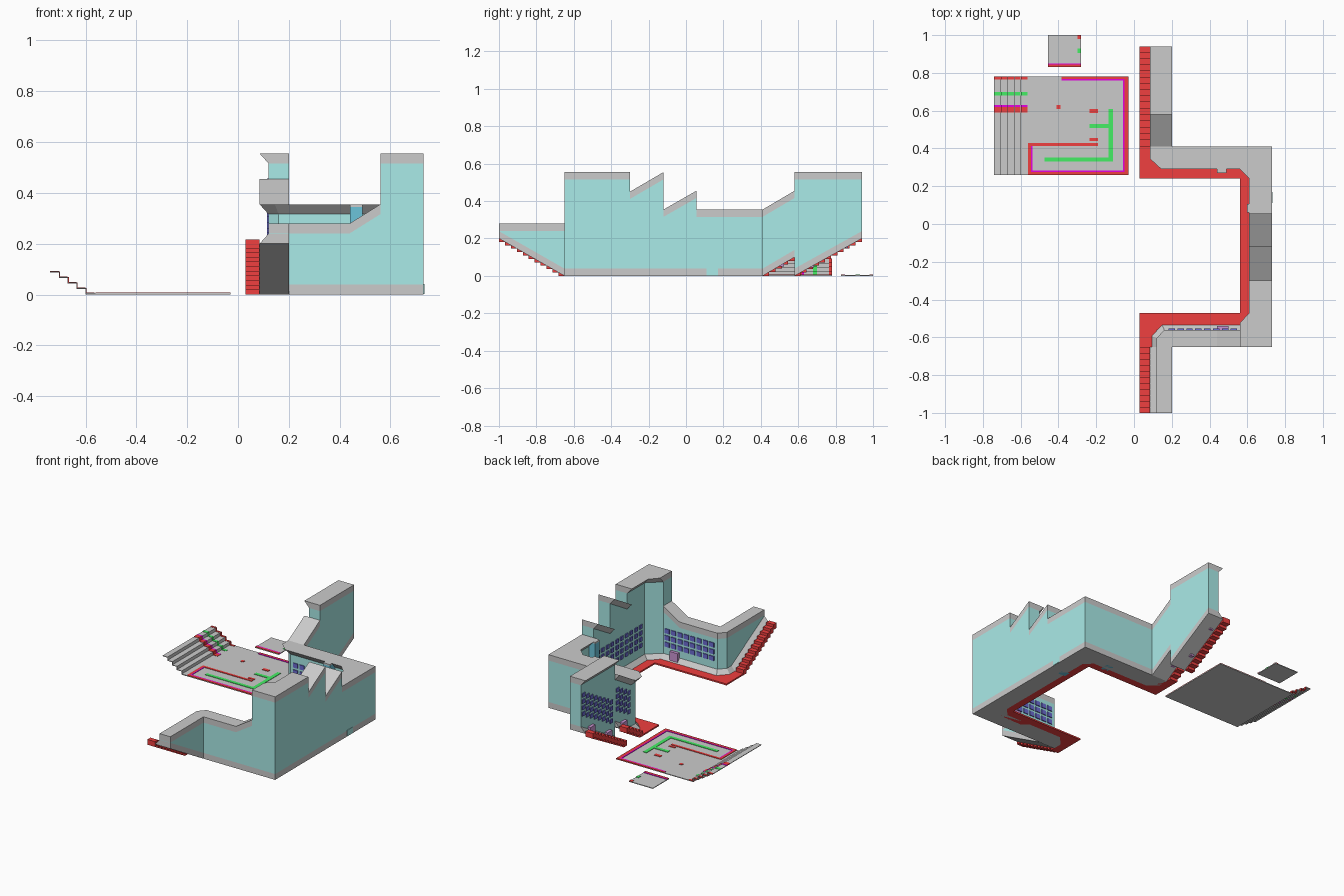
import bpy, bmesh
from mathutils import Vector


def mat(name, c):
    m = bpy.data.materials.new(name)
    m.diffuse_color = (*c, 1)
    return m


GREY = mat("grey", (0.69, 0.69, 0.69))
TEAL = mat("teal", (0.40, 0.83, 0.81))
RED = mat("red", (0.87, 0.05, 0.05))
BLUE = mat("blue", (0.15, 0.15, 0.65))
GLASS = mat("glass_blue", (0.15, 0.55, 0.70))
PURPLE = mat("purple", (0.60, 0.30, 0.65))
GREEN = mat("green", (0.06, 0.85, 0.13))
MAGENTA = mat("magenta", (0.80, 0.0, 0.75))


def finish(name, bm, mats):
    bmesh.ops.remove_doubles(bm, verts=bm.verts, dist=1e-5)
    bmesh.ops.recalc_face_normals(bm, faces=bm.faces)
    me = bpy.data.meshes.new(name)
    bm.to_mesh(me)
    bm.free()
    for m in mats:
        me.materials.append(m)
    ob = bpy.data.objects.new(name, me)
    bpy.context.collection.objects.link(ob)


def boxes(name, spans, m):
    """One object from boxes given as (x0, x1, y0, y1, z0, z1)."""
    bm = bmesh.new()
    for x0, x1, y0, y1, z0, z1 in spans:
        vs = bmesh.ops.create_cube(bm, size=1)["verts"]
        for v in vs:
            v.co = ((x0 + x1) / 2 + v.co.x * (x1 - x0), (y0 + y1) / 2 + v.co.y * (y1 - y0),
                    (z0 + z1) / 2 + v.co.z * (z1 - z0))
    finish(name, bm, [m])


def wall(name, stations, cornice):
    """Loft a banded wall; station = outer xy, lip xy, wall xy, bottom, top."""
    bm = bmesh.new()
    rings = []
    b = 0.039
    for o, l, w, z0, z1 in stations:
        t = l if cornice else w
        pts = [(o, z0), (o, z0 + b), (o, z1 - b), (o, z1), (t, z1), (w, z1 - b), (w, z0 + b), (l, z0)]
        rings.append([bm.verts.new((*p, z)) for p, z in pts])
    for r, s in zip(rings, rings[1:]):
        for i in range(8):
            j = (i + 1) % 8
            bm.faces.new((r[i], r[j], s[j], s[i])).material_index = int(i in (1, 5))
    for r in (rings[0], rings[-1]):
        for k, (i, j) in enumerate(((0, 1), (1, 2), (2, 3))):
            bm.faces.new((r[i], r[j], r[7 - j], r[7 - i])).material_index = int(k == 1)
    finish(name, bm, [GREY, TEAL])


def west(y, z0, z1):
    return (0.2, y), (0.085, y), (0.12, y), z0, z1


def east(y, z1):
    return (0.73, y), (0.61, y), (0.645, y), 0, z1


def south(x, z1):
    return (x, -0.65), (x, -0.525), (x, -0.56), 0, z1


# building, from the south stair round to the north stair
wall("south_low_wing", [
    west(-1, 0.2, 0.28), west(-0.65, 0, 0.28),
    ((0.2, -0.65), (0.085, -0.59), (0.12, -0.605), 0, 0.28),
    ((0.2, -0.65), (0.145, -0.525), (0.16, -0.56), 0, 0.28),
    south(0.44, 0.28), south(0.56, 0.355)], False)
wall("tall_corner", [
    south(0.56, 0.555), ((0.73, -0.65), (0.61, -0.47), (0.645, -0.485), 0, 0.555),
    east(-0.3, 0.555)], True)
wall("sawtooth_south", [east(-0.3, 0.45), east(-0.12, 0.555)], True)
wall("sawtooth_north", [east(-0.12, 0.355), east(0.055, 0.455)], True)
wall("north_wing", [
    east(0.055, 0.355), ((0.73, 0.41), (0.61, 0.24), (0.645, 0.255), 0, 0.355),
    ((0.56, 0.41), (0.56, 0.29), (0.575, 0.325), 0, 0.355),
    ((0.2, 0.41), (0.145, 0.29), (0.16, 0.325), 0, 0.355),
    ((0.2, 0.41), (0.085, 0.345), (0.12, 0.36), 0, 0.355), west(0.41, 0, 0.355)], True)
wall("north_ramp_block", [west(0.41, 0, 0.355), west(0.58, 0.1, 0.455)], True)
wall("north_tall_block", [west(0.58, 0, 0.555), west(0.94, 0.2, 0.555)], True)

# glazed shafts on the courtyard walls
shafts = [(0.44, 0.49, 0.27, 0.33), (0.598, 0.65, 0.06, 0.105)]
boxes("glass_shafts", [(*s, 0, 0.345) for s in shafts], GLASS)
boxes("shaft_caps", [(*s, 0.345, 0.355) for s in shafts], GREY)
boxes("rear_door", [(0.725, 0.733, 0.11, 0.17, 0.002, 0.042)], TEAL)

# courtyard walkway
boxes("walkway", [(0.03, 0.62, -0.56, -0.47, 0, 0.01), (0.56, 0.62, -0.47, 0.24, 0, 0.01),
                  (0.03, 0.62, 0.24, 0.32, 0, 0.01), (0.03, 0.12, 0.32, 0.41, 0, 0.01),
                  (0.03, 0.12, -0.65, -0.56, 0, 0.01)], RED)


# stair flights beside the sloping blocks
def flight(name, ya, yb, rise, n):
    spans = []
    for i in range(n):
        y0, y1 = sorted((ya + (yb - ya) * i / n, ya + (yb - ya) * (i + 1) / n))
        spans.append((0.03, 0.085, y0, y1, rise * i / n, rise * i / n + 0.035))
    boxes(name, spans, RED)


flight("south_stair", -0.65, -1.0, 0.2, 11)
flight("north_stair_lower", 0.41, 0.58, 0.1, 5)
flight("north_stair_upper", 0.58, 0.94, 0.2, 11)

# windows and doors
wins, doors = [], []


def west_windows(x, ys, rows, base, slope, ya, dz=0.042):
    for y in ys:
        for r in range(rows):
            z = base + slope * (y - ya) + r * dz
            wins.append((x - 0.006, x + 0.005, y - 0.014, y + 0.014, z, z + 0.026))


west_windows(0.12, [0.62 + 0.042 * i for i in range(8)], 4, 0.12, 0.55, 0.58)
west_windows(0.12, [0.435 + 0.04 * i for i in range(4)], 4, 0.12, 0.55, 0.41)
west_windows(0.645, [-0.44 + 0.05 * i for i in range(10)], 4, 0.10, 0, 0)
for k in range(8):
    x = 0.2 + 0.047 * k
    for r in range(3):
        z = 0.09 + r * 0.045
        wins.append((x - 0.017, x + 0.017, -0.565, -0.554, z, z + 0.03))
    if not 0.42 < x < 0.51:
        for r in range(4):
            z = 0.10 + r * 0.045
            wins.append((x - 0.017, x + 0.017, 0.319, 0.33, z, z + 0.03))
boxes("windows", wins, BLUE)
for y, z in ((0.66, 0.045), (0.84, 0.15), (0.5, 0.05)):
    doors.append((0.1, 0.125, y - 0.025, y + 0.025, z, z + 0.06))
doors += [(0.625, 0.65, -0.14, -0.08, 0, 0.08), (0.44, 0.5, -0.565, -0.54, 0, 0.075)]
boxes("doors", doors, PURPLE)

# flat plaza, its stepped side and the detached slab
boxes("plaza", [(-0.6, -0.03, 0.26, 0.78, 0, 0.005), (-0.455, -0.28, 0.83, 1.0, 0, 0.005)], GREY)
steps = [(-0.6 - 0.035 * (i + 1), -0.6 - 0.035 * i, 0.0215 * (i + 1)) for i in range(4)]


def on_steps(name, y0, y1, m, lift):
    spans = [(-0.6, -0.565, y0, y1, 0.004, 0.005 + lift)]
    for x0, x1, z in steps:
        spans += [(x0, x1, y0, y1, z, z + 0.004 + lift),
                  (x1, x1 + 0.002 + lift, y0, y1, z - 0.0215, z + 0.004)]
    boxes(name, spans, m)


on_steps("plaza_steps", 0.26, 0.78, GREY, 0)
on_steps("step_kerb_lower", 0.59, 0.62, RED, 0.002)
on_steps("step_kerb_upper", 0.765, 0.78, RED, 0.002)
on_steps("step_planting", 0.68, 0.70, GREEN, 0.002)
on_steps("step_kerb_trim", 0.62, 0.63, MAGENTA, 0.002)


def patch(name, rects, m, top):
    boxes(name, [(*r, 0.001, top) for r in rects], m)


patch("plaza_kerbs", [
    (-0.05, -0.03, 0.26, 0.78), (-0.56, -0.03, 0.26, 0.276), (-0.56, -0.545, 0.26, 0.43),
    (-0.56, -0.19, 0.414, 0.43), (-0.235, -0.19, 0.414, 0.43), (-0.385, -0.03, 0.767, 0.78),
    (-0.235, -0.19, 0.44, 0.455), (-0.235, -0.19, 0.588, 0.61), (-0.41, -0.39, 0.61, 0.63),
    (-0.455, -0.28, 0.83, 0.844), (-0.3, -0.28, 0.98, 1.0)], RED, 0.008)
patch("kerb_trim", [
    (-0.058, -0.05, 0.276, 0.767), (-0.545, -0.05, 0.276, 0.283), (-0.545, -0.538, 0.276, 0.414),
    (-0.385, -0.05, 0.76, 0.767), (-0.455, -0.28, 0.844, 0.851)], MAGENTA, 0.008)
patch("hedges", [
    (-0.475, -0.11, 0.33, 0.352), (-0.135, -0.11, 0.352, 0.61), (-0.235, -0.135, 0.507, 0.53),
    (-0.3, -0.28, 0.905, 0.93)], GREEN, 0.008)
